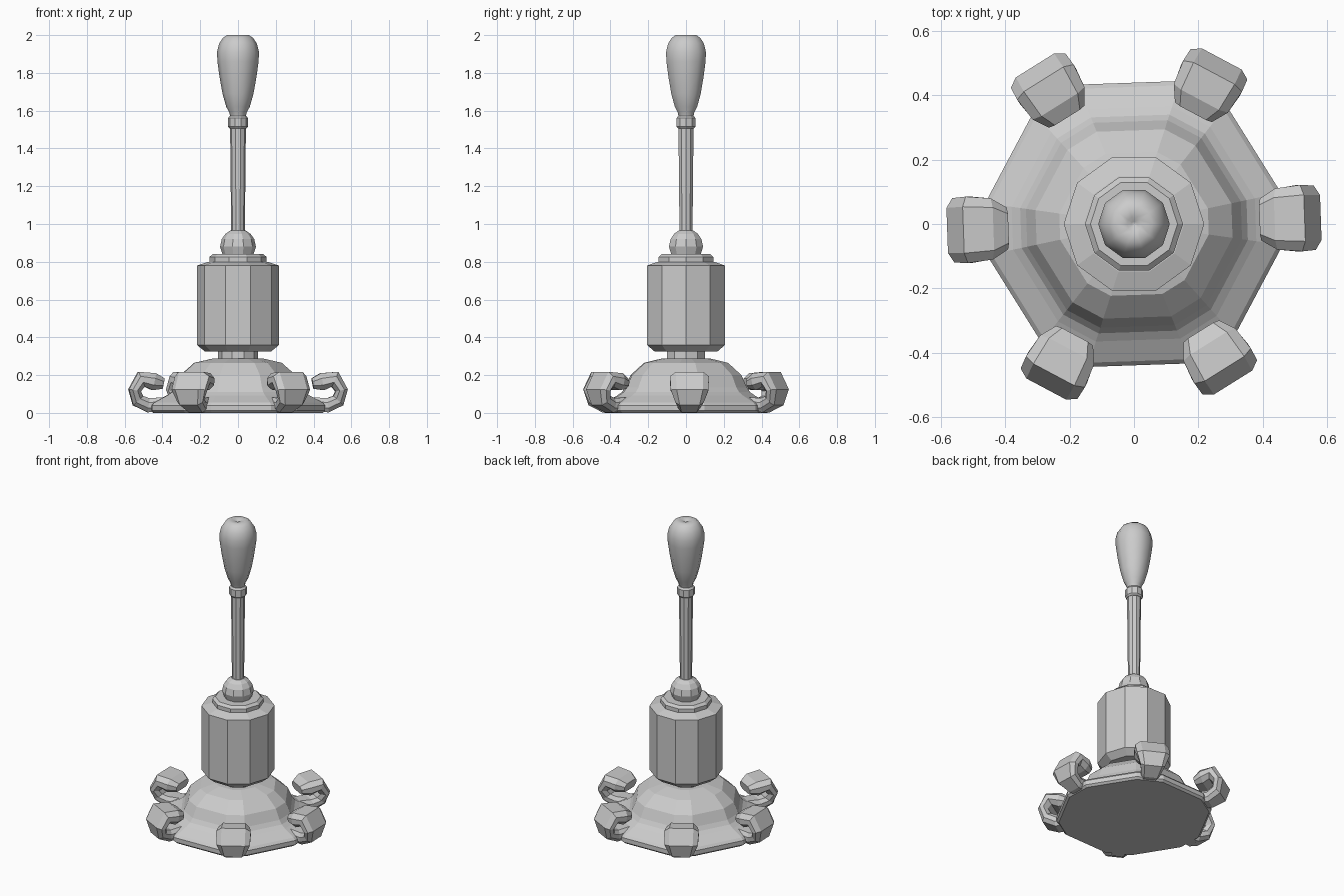
import bpy, bmesh
from math import cos, sin, radians, pi
from mathutils import Vector

if "Cube" in bpy.data.objects:
    bpy.data.objects.remove(bpy.data.objects["Cube"])


def loft(name, rings, smooth=None):
    """Skin a list of equal-length vertex rings and cap both ends."""
    bm = bmesh.new()
    vs = [[bm.verts.new(p) for p in ring] for ring in rings]
    n = len(vs[0])
    for a, b in zip(vs, vs[1:]):
        for i in range(n):
            j = (i + 1) % n
            bm.faces.new((a[i], a[j], b[j], b[i]))
    bm.faces.new(vs[0][::-1])
    bm.faces.new(vs[-1])
    bmesh.ops.recalc_face_normals(bm, faces=bm.faces)
    me = bpy.data.meshes.new(name)
    bm.to_mesh(me)
    bm.free()
    ob = bpy.data.objects.new(name, me)
    bpy.context.collection.objects.link(ob)
    if smooth:
        bpy.ops.object.select_all(action='DESELECT')
        ob.select_set(True)
        bpy.context.view_layer.objects.active = ob
        bpy.ops.object.shade_smooth_by_angle(angle=radians(smooth))
    return ob


def lathe(name, profile, sides=10, smooth=None):
    return loft(name, [[(r * cos(2 * pi * i / sides), r * sin(2 * pi * i / sides), z)
                        for i in range(sides)] for r, z in profile], smooth)


TWIST = 2  # the base is turned slightly against the column

# hexagonal base with cut corners: (apothem, height)
angles = [radians(60 * k + s + TWIST) for k in range(6) for s in (-10, 10)]
base_profile = [(.425, 0), (.438, .012), (.438, .04), (.425, .055), (.36, .092),
                (.335, .11), (.318, .135), (.29, .2), (.22, .265), (.13, .287)]
loft("base", [[(a / cos(radians(20)) * cos(t), a / cos(radians(20)) * sin(t), z)
               for t in angles] for a, z in base_profile])

# column
lathe("neck", [(.105, .27), (.105, .34)])
lathe("body", [(.175, .325), (.218, .36), (.218, .78), (.155, .80)])
lathe("body_cap", [(.152, .79), (.152, .825), (.135, .84)])

# lever
lathe("pivot_ball", [(.095 * sin(radians(a)), .88 - .08 * cos(radians(a)) if a < 90
                      else .88 - .095 * cos(radians(a))) for a in (30, 60, 90, 115, 135, 155)])
lathe("shaft", [(.036, .94), (.042, 1.52)])
lathe("collar", [(.044, 1.505), (.053, 1.515), (.053, 1.56), (.044, 1.572)])
lathe("handle", [(.04, 1.565), (.046, 1.59), (.062, 1.62), (.082, 1.69), (.098, 1.78),
                 (.109, 1.86), (.111, 1.91), (.10, 1.955), (.08, 1.985), (.058, 2.0),
                 (.022, 1.998), (.008, 1.985)], sides=10, smooth=50)

# curled claws: (radius, height, half width, half thickness) along the hook
hook = [(.39, .045, .05, .038), (.475, .04, .058, .038), (.53, .065, .075, .036),
        (.548, .12, .10, .032), (.512, .178, .103, .043), (.445, .165, .095, .046),
        (.395, .155, .065, .028)]
for k in range(6):
    t = radians(60 * k + TWIST)
    out, side = Vector((cos(t), sin(t), 0)), Vector((-sin(t), cos(t), 0))
    pts = [out * r + Vector((0, 0, z)) for r, z, _, _ in hook]
    rings = []
    for i, (p, (_, _, w, h)) in enumerate(zip(pts, hook)):
        d = (pts[min(i + 1, len(pts) - 1)] - pts[max(i - 1, 0)]).normalized()
        up = d.cross(side)
        rings.append([p + side * w * a + up * h * b for a, b in
                      ((1, -.4), (1, .4), (.7, 1), (-.7, 1), (-1, .4), (-1, -.4), (-.7, -1), (.7, -1))])
    for ring in rings:
        for v in ring:
            v.z = max(v.z, 0.003)
    loft(f"claw_{k + 1}", rings)
